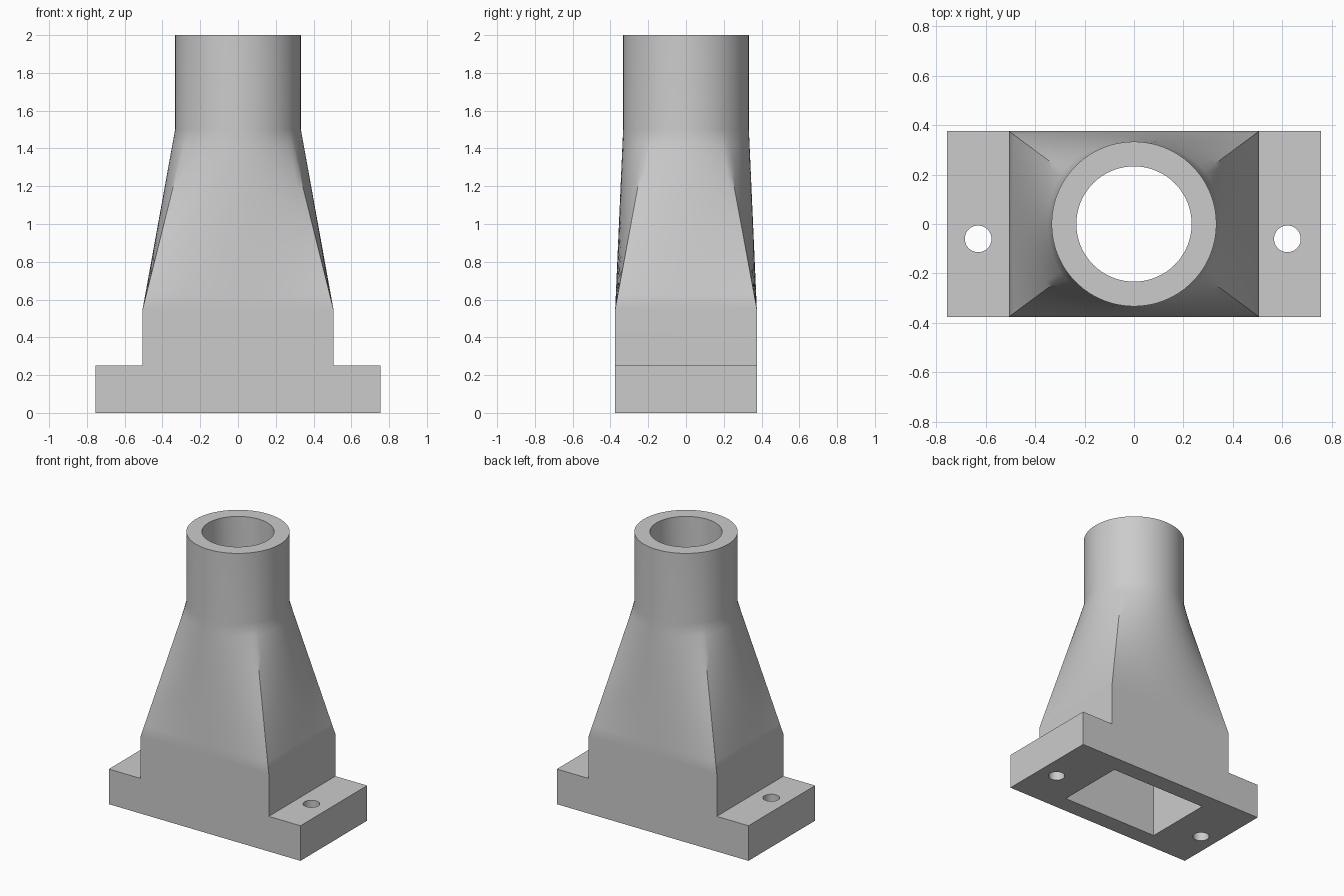
import bpy, bmesh, math
from mathutils import Matrix

cube = bpy.data.objects.get("Cube")
if cube:
    bpy.data.objects.remove(cube, do_unlink=True)

SEG = 20                                # segments per side of the rectangle
RINGS = 12                              # rings in the square-to-round part
Z_FLANGE, Z_NECK, Z_PIPE, Z_TOP = 0.25, 0.55, 1.5, 2.0
HX, HY, FX = 0.505, 0.375, 0.755        # body half sizes, flange half width


def section(hx, hy, radius, t, z):
    """Ring blended from a rectangle (t=0) to a circle (t=1)."""
    corners = [(-hx, -hy), (hx, -hy), (hx, hy), (-hx, hy)]
    a = math.atan2(hy, hx)
    angles = [math.pi + a, 2 * math.pi - a, 2 * math.pi + a, 3 * math.pi - a, 3 * math.pi + a]
    ring = []
    for i in range(4):
        p, q = corners[i], corners[(i + 1) % 4]
        for k in range(SEG):
            f = k / SEG
            ang = angles[i] + f * (angles[i + 1] - angles[i])
            rx, ry = p[0] + f * (q[0] - p[0]), p[1] + f * (q[1] - p[1])
            ring.append((rx + t * (radius * math.cos(ang) - rx),
                         ry + t * (radius * math.sin(ang) - ry), z))
    return ring


def face(bm, points):
    return bm.faces.new([bm.verts.new(p) for p in points])


def skin(bm, rings):
    """Join consecutive rings with quads."""
    for low, high in zip(rings, rings[1:]):
        n = len(low)
        for i in range(n):
            j = (i + 1) % n
            face(bm, [low[i], low[j], high[j], high[i]])


def transition(hx, hy, radius):
    return [section(hx, hy, radius, k / RINGS, Z_NECK + (Z_PIPE - Z_NECK) * k / RINGS)
            for k in range(RINGS + 1)]


def finish(bm, name):
    bmesh.ops.remove_doubles(bm, verts=bm.verts, dist=1e-5)
    bmesh.ops.recalc_face_normals(bm, faces=bm.faces)
    mesh = bpy.data.meshes.new(name)
    bm.to_mesh(mesh)
    bm.free()
    obj = bpy.data.objects.new(name, mesh)
    bpy.context.collection.objects.link(obj)
    return obj


# Outer body: pipe and transition
bm = bmesh.new()
rings = transition(HX, HY, 0.333)
rings.append(section(HX, HY, 0.333, 1, Z_TOP))
skin(bm, rings)
face(bm, rings[-1])

# Rectangular neck and flange share the first ring
neck = rings[0]
n = len(neck)
for s in (0, 2):                        # T-shaped front and back
    y = neck[s * SEG][1]
    d = 1 if s == 0 else -1
    top = [neck[(s * SEG + k) % n] for k in range(SEG + 1)]
    face(bm, [(d * FX, y, 0), (d * FX, y, Z_FLANGE), (d * HX, y, Z_FLANGE)] + top[::-1]
         + [(-d * HX, y, Z_FLANGE), (-d * FX, y, Z_FLANGE), (-d * FX, y, 0)])
for s, d in ((1, 1), (3, -1)):          # neck ends, flange tops and flange ends
    top = [neck[(s * SEG + k) % n] for k in range(SEG + 1)]
    face(bm, top + [(d * HX, d * HY, Z_FLANGE), (d * HX, -d * HY, Z_FLANGE)])
    face(bm, [(d * HX, -HY, Z_FLANGE), (d * FX, -HY, Z_FLANGE),
              (d * FX, HY, Z_FLANGE), (d * HX, HY, Z_FLANGE)])
    face(bm, [(d * FX, -HY, 0), (d * FX, HY, 0), (d * FX, HY, Z_FLANGE), (d * FX, -HY, Z_FLANGE)])
face(bm, [(-FX, -HY, 0), (FX, -HY, 0), (FX, HY, 0), (-FX, HY, 0)])
body = finish(bm, "nozzle_adapter")

# Bore: rectangular below, round above
bm = bmesh.new()
bore = ([section(0.38, 0.25, 0.233, 0, -0.1)] + transition(0.38, 0.25, 0.233)
        + [section(0.38, 0.25, 0.233, 1, Z_TOP + 0.1)])
skin(bm, bore)
face(bm, bore[0])
face(bm, bore[-1])
cutters = [finish(bm, "bore_cutter")]

# Bolt holes
for x in (-0.63, 0.62):
    bm = bmesh.new()
    bmesh.ops.create_cone(bm, cap_ends=True, segments=40, radius1=0.054, radius2=0.054,
                          depth=0.6, matrix=Matrix.Translation((x, -0.06, 0.1)))
    cutters.append(finish(bm, "bolt_hole_cutter"))

bpy.ops.object.select_all(action='DESELECT')
bpy.context.view_layer.objects.active = body
body.select_set(True)
for cutter in cutters:
    cutter.hide_render = True
    mod = body.modifiers.new("cut", 'BOOLEAN')
    mod.operation = 'DIFFERENCE'
    mod.solver = 'EXACT'
    mod.object = cutter
    bpy.ops.object.modifier_apply(modifier=mod.name)
    bpy.data.objects.remove(cutter, do_unlink=True)

# Smooth shading with sharp edges; large flat faces stay flat
bpy.ops.object.shade_smooth_by_angle(angle=math.radians(30))
weighted = body.modifiers.new("weighted_normals", 'WEIGHTED_NORMAL')
weighted.keep_sharp = True

grey = bpy.data.materials.new("light_grey")
grey.use_nodes = True
colour = (0.6, 0.6, 0.6, 1)
grey.diffuse_color = colour
grey.node_tree.nodes["Principled BSDF"].inputs["Base Color"].default_value = colour
body.data.materials.clear()
body.data.materials.append(grey)
